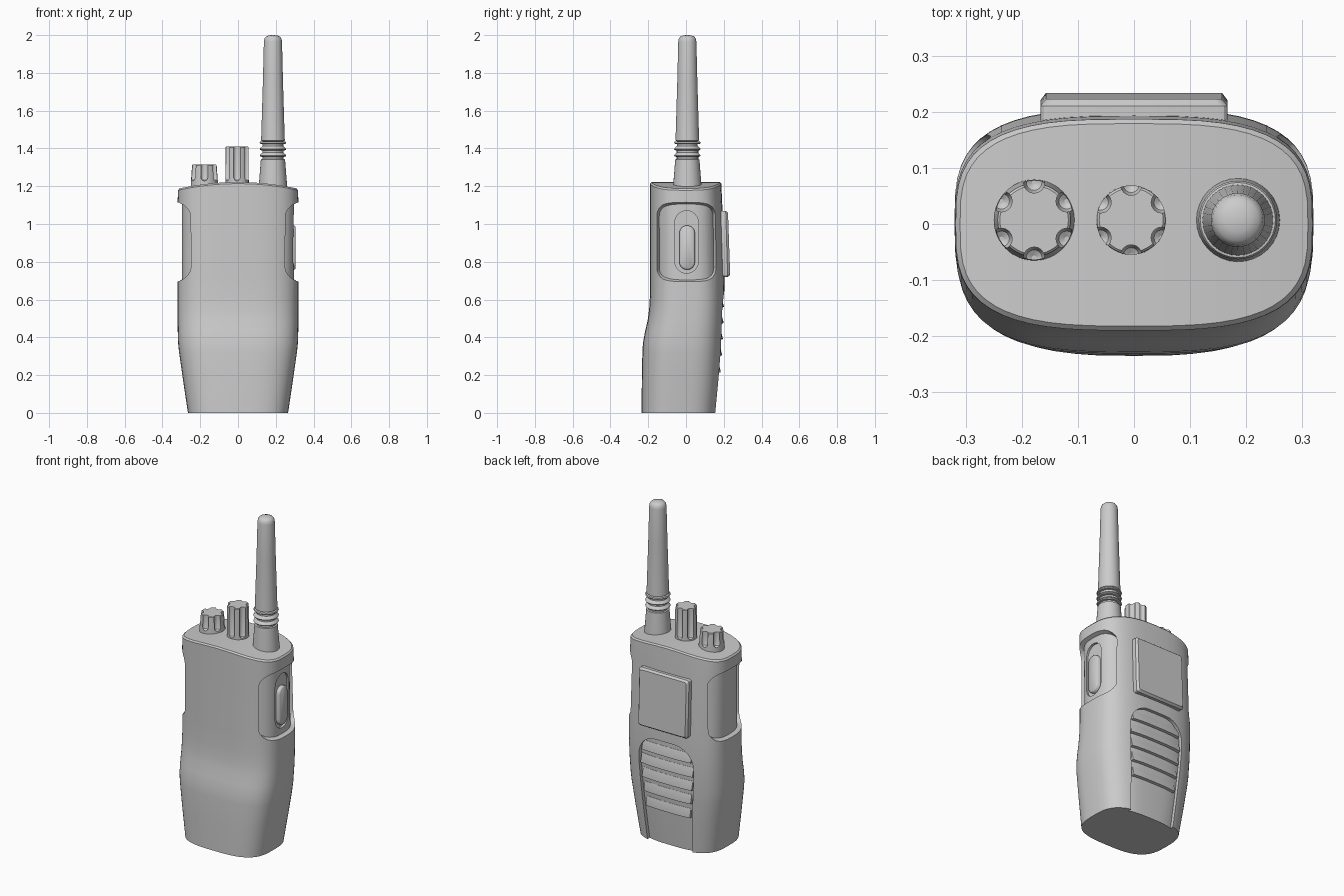
import bpy, bmesh, math
from math import sin, cos, pi

if "Cube" in bpy.data.objects:
    bpy.data.objects.remove(bpy.data.objects["Cube"])

N, EXP = 56, 3.1
# body levels: z, half width, front y, back y
LEVELS = [(0, .265, -.235, .167), (.18, .292, -.234, .184), (.32, .312, -.231, .195),
          (.37, .317, -.228, .198), (.43, .319, -.217, .200), (.49, .32, -.203, .203),
          (.55, .32, -.195, .204), (.62, .32, -.191, .205), (.72, .32, -.19, .204),
          (1.1, .32, -.19, .192), (1.19, .318, -.19, .187)]


def loft(name, rings, strip_top=False):
    """Skin closed rings of 3D points and cap both ends."""
    bm = bmesh.new()
    vs = [[bm.verts.new(p) for p in r] for r in rings]
    n = len(rings[0])
    for a, b in zip(vs, vs[1:]):
        for i in range(n):
            bm.faces.new((a[i], a[(i + 1) % n], b[(i + 1) % n], b[i]))
    bm.faces.new(vs[0][::-1])
    if strip_top:  # strips that follow a crown curved in x
        t = vs[-1]
        for i in range(n // 2):
            q = [t[i], t[i + 1], t[(n - i - 1) % n], t[(n - i) % n]]
            bm.faces.new(list(dict.fromkeys(q)))
    else:
        bm.faces.new(vs[-1])
    bmesh.ops.recalc_face_normals(bm, faces=bm.faces)
    me = bpy.data.meshes.new(name)
    bm.to_mesh(me)
    bm.free()
    ob = bpy.data.objects.new(name, me)
    bpy.context.collection.objects.link(ob)
    return ob


def activate(ob):
    bpy.ops.object.select_all(action='DESELECT')
    ob.select_set(True)
    bpy.context.view_layer.objects.active = ob


def cut(ob, cutter):
    cutter.hide_render = True
    m = ob.modifiers.new("cut", 'BOOLEAN')
    m.operation, m.object, m.solver = 'DIFFERENCE', cutter, 'EXACT'
    activate(ob)
    bpy.ops.object.modifier_apply(modifier=m.name)
    bpy.data.objects.remove(cutter)


def smooth(ob, deg=30):
    activate(ob)
    bpy.ops.object.shade_smooth_by_angle(angle=math.radians(deg))


def section(z, w, yf, yb, inset=0):
    w, h, c = w - inset, (yb - yf) / 2 - inset, (yb + yf) / 2
    pw = lambda v: math.copysign(abs(v) ** (2 / EXP), v) if abs(v) > 1e-9 else 0
    return [(w * pw(cos(2 * pi * i / N)), c + h * pw(sin(2 * pi * i / N)), z) for i in range(N)]


def back_y(x, z):
    """Back surface of the body."""
    for a, b in zip(LEVELS, LEVELS[1:]):
        if a[0] <= z <= b[0]:
            k = (z - a[0]) / (b[0] - a[0])
            _, w, f, bk = [p + (q - p) * k for p, q in zip(a, b)]
            return (f + bk) / 2 + (bk - f) / 2 * (1 - abs(x / w) ** EXP) ** (1 / EXP)


def inner_body(inset):
    rings = [section(*l, inset) for l in LEVELS]
    return loft("inner_cutter", [[(x, y, -.1) for x, y, z in rings[0]]] + rings)


def round_rect(u, v, hu, hv, r, k=6):
    pts = []
    for q, (su, sv) in enumerate(((1, 1), (-1, 1), (-1, -1), (1, -1))):
        for i in range(k + 1):
            a = (q + i / k) * pi / 2
            pts.append((u + su * (hu - r) + r * cos(a), v + sv * (hv - r) + r * sin(a)))
    return pts


def side_plate(name, u, v, hu, hv, r, layers, s=1):
    """Rounded shape in the y-z plane; layers are (x, growth)."""
    return loft(name, [[(s * x, y, z) for y, z in round_rect(u, v, hu + g, hv + g, r + g)]
                       for x, g in layers])


# body shell with crowned top
rings = [section(*l) for l in LEVELS[:-1]]
for base, dz in ((section(*LEVELS[-1]), -.008), (section(*LEVELS[-1], .008), 0)):
    rings.append([(x, y, 1.222 + dz - .036 * (x / .32) ** 2) for x, y, z in base])
body = loft("body", rings, True)

# recessed panels on both sides
for s in (1, -1):
    c = side_plate("panel_cutter", 0, .905, .165, .192, .055, [(.18, -.04), (.42, .06)], s)
    cut(c, inner_body(.023))
    cut(body, c)

# pocket for the talk button
cut(body, side_plate("pocket_cutter", .003, .905, .062, .165, .0615, [(.282, 0), (.4, 0)]))

# arched grille recess, open at the bottom
arch = [(.148, -.05), (.183, .46)]
arch += [(.063 + .12 * cos(a * pi / 16), .53 + .12 * sin(a * pi / 16)) for a in range(9)]
arch += [(-x, z) for x, z in reversed(arch)]
c = loft("grille_cutter", [[(x, y, z) for x, z in arch] for y in (.05, .3)])
cut(c, inner_body(.02))
cut(body, c)
smooth(body)

# grille louvres
for k, z in enumerate((.56, .475, .39, .305, .215)):
    hw = .137 + .05 * min(z, .46) / .46 - (.012 if k else .022)
    rings = []
    for i in range(13):
        x = hw * (i / 6 - 1)
        rings.append([(x, back_y(x, z + dz) - d, z + dz)
                      for dz, d in ((.055, .026), (.055, .019), (.006, .004), (0, .004), (-.004, .026))])
    smooth(loft(f"grille_louvre_{k + 1}", rings))

# talk button
smooth(side_plate("talk_button", .006, .875, .041, .117, .04,
                  [(.25, 0), (.299, 0), (.305, -.007)]), 50)

# back pad, slightly tilted
pad = loft("back_pad", [[(x, y0 + t * (1.07 - z), z) for x, z in round_rect(0, .895, .167 - g, .175 - g, .014, 3)]
                        for y0, t, g in ((.165, 0, 0), (.21, .03, 0), (.222, .035, .01))])
smooth(pad, 25)


def lathe(name, x, y, profile, n=32):
    return loft(name, [[(x + r * cos(2 * pi * i / n), y + r * sin(2 * pi * i / n), z)
                        for i in range(n)] for r, z in profile])


# fluted control knobs
for name, x, r0, r1, top in (("volume_knob", -.178, .072, .064, 1.315),
                             ("channel_knob", -.005, .062, .06, 1.41)):
    knob = lathe(name, x, .007, [(r0, 1.18), (r0, 1.215), (r1 + .001, top - .004), (r1 - .003, top)], 48)
    for i in range(6):
        a = pi / 6 + i * pi / 3
        cut(knob, lathe("flute_cutter", x + (r1 + .003) * cos(a), .007 + (r1 + .003) * sin(a),
                        [(.004, 1.228), (.014, 1.234), (.019, 1.246), (.019, 1.5)], 16))
    smooth(knob)

# antenna with three rings
prof = [(.076, 1.18), (.074, 1.215), (.064, 1.342)]
for i in range(3):
    z = 1.342 + i * .034
    prof += [(.055, z + .002), (.055, z + .013), (.067, z + .015), (.07, z + .02), (.067, z + .026)]
prof += [(.055, 1.438), (.063, 1.442), (.062, 1.46), (.053, 1.76), (.048, 1.965),
         (.045, 1.982), (.037, 1.992), (.022, 1.998), (.006, 2.0)]
smooth(lathe("antenna", .185, .007, prof), 35)
